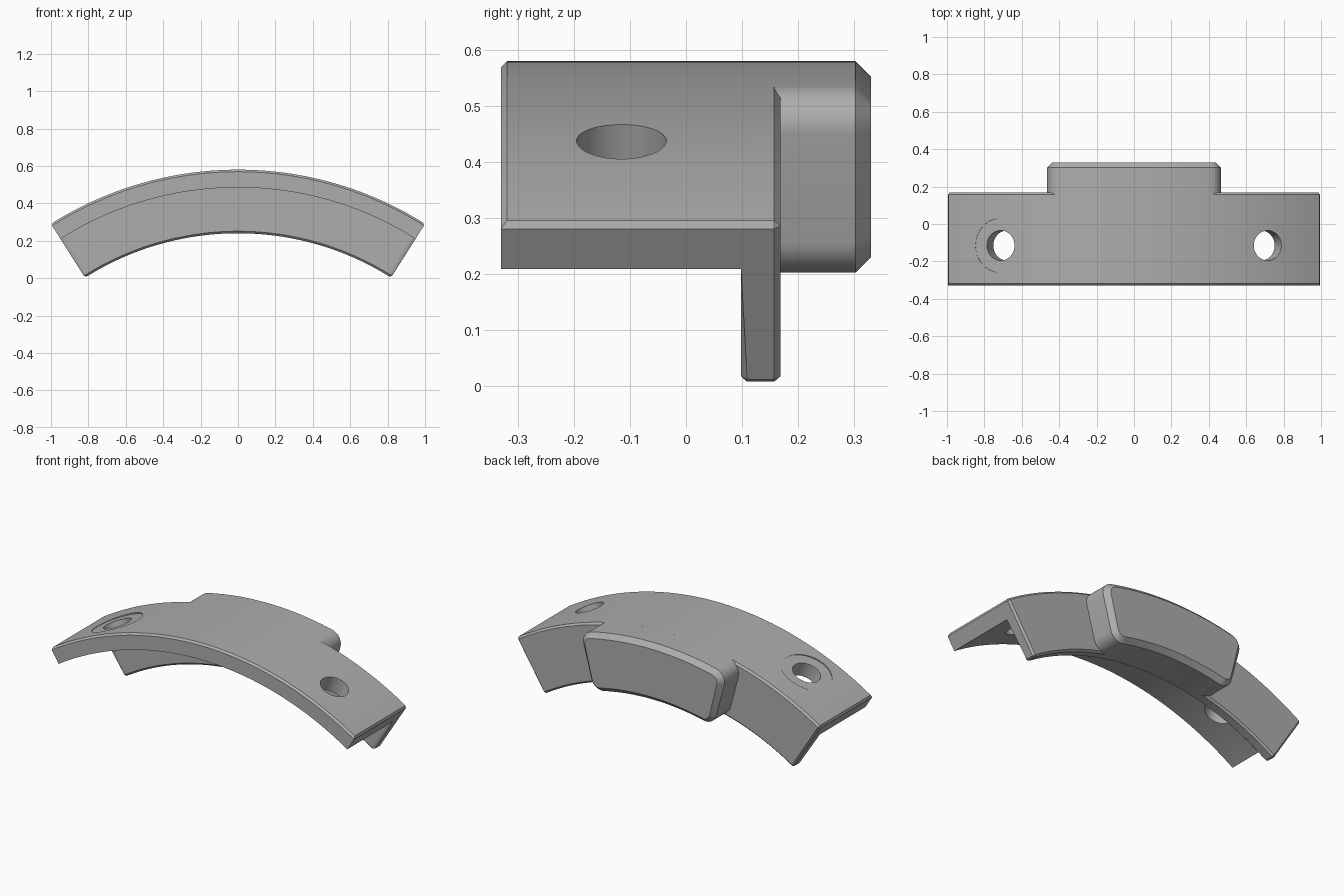
import bpy, bmesh, math
from mathutils import Matrix, Vector

cube = bpy.data.objects.get("Cube")
if cube:
    bpy.data.objects.remove(cube, do_unlink=True)

R_OUT, R_MID, R_IN = 1.869, 1.774, 1.529   # outer skin, plate underside, rib underside
AXIS_Z = 0.58 - R_OUT
HALF = math.radians(32.35)
FRONT, RIB, BACK, TIP = -0.33, 0.098, 0.168, 0.33
CHAMFER = 0.011

grey = bpy.data.materials.new("light grey")
grey.use_nodes = True
grey.diffuse_color = (0.42, 0.42, 0.42, 1)
grey.node_tree.nodes["Principled BSDF"].inputs["Base Color"].default_value = (0.42, 0.42, 0.42, 1)


def polar(angle, r, y):
    return Vector((r * math.sin(angle), y, AXIS_Z + r * math.cos(angle)))


def loft(name, rings):
    """Solid skinned through closed rings of equal point count; returns object."""
    bm = bmesh.new()
    loops = [[bm.verts.new(p) for p in ring] for ring in rings]
    for a, b in zip(loops, loops[1:]):
        for i in range(len(a)):
            j = (i + 1) % len(a)
            bm.faces.new((a[i], a[j], b[j], b[i]))
    bm.faces.new(loops[0])
    bm.faces.new(loops[-1])
    bmesh.ops.recalc_face_normals(bm, faces=bm.faces[:])
    return finish(name, bm)


def finish(name, bm):
    mesh = bpy.data.meshes.new(name)
    bm.to_mesh(mesh)
    bm.free()
    mesh.materials.append(grey)
    obj = bpy.data.objects.new(name, mesh)
    bpy.context.collection.objects.link(obj)
    return obj


def activate(obj):
    bpy.ops.object.select_all(action='DESELECT')
    obj.select_set(True)
    bpy.context.view_layer.objects.active = obj


# Curved plate with a deep rib along its back edge: L section swept round the arc
section = [(FRONT, R_OUT), (BACK, R_OUT), (BACK, R_IN),
           (RIB, R_IN), (RIB, R_MID), (FRONT, R_MID)]
STEPS = 72
plate = loft("curved_plate", [
    [polar(HALF * (2 * i / STEPS - 1), r, y) for y, r in section]
    for i in range(STEPS + 1)])

# Chamfer the outer rim and the rib edges
bm = bmesh.new()
bm.from_mesh(plate.data)


def wants_chamfer(edge):
    if len(edge.link_faces) != 2 or edge.calc_face_angle_signed() < 1:
        return False
    ends = [(v.co.y, math.hypot(v.co.x, v.co.z - AXIS_Z)) for v in edge.verts]
    on_skin = all(r > R_OUT - 0.001 for y, r in ends)
    on_rib = all(y > RIB - 0.001 for y, r in ends)
    return on_skin or on_rib


bmesh.ops.bevel(bm, geom=[e for e in bm.edges if wants_chamfer(e)],
                offset=CHAMFER, segments=1, affect='EDGES', clamp_overlap=False)
bmesh.ops.recalc_face_normals(bm, faces=bm.faces[:])
bm.to_mesh(plate.data)
bm.free()


# Radial screw holes, plus a shallow spot face round the right one
def drill(angle, radius, bottom, top):
    bm = bmesh.new()
    bmesh.ops.create_cone(bm, cap_ends=True, segments=48, radius1=radius,
                          radius2=radius, depth=top - bottom)
    place = Matrix.Translation(polar(angle, (top + bottom) / 2, -0.115))
    bm.transform(place @ Matrix.Rotation(angle, 4, 'Y'))
    cutter = finish("hole_cutter", bm)
    cutter.hide_render = True
    mod = plate.modifiers.new("hole", 'BOOLEAN')
    mod.operation, mod.solver, mod.object = 'DIFFERENCE', 'EXACT', cutter
    activate(plate)
    bpy.ops.object.modifier_apply(modifier=mod.name)
    bpy.data.objects.remove(cutter, do_unlink=True)


HOLE = math.radians(22.5)
drill(-HOLE, 0.145, R_OUT - 0.007, R_OUT + 0.1)
for side in (-1, 1):
    drill(side * HOLE, 0.08, R_MID - 0.1, R_OUT + 0.1)


# Rounded boss on the back: arc-shaped outline with a chamfered rear face
def boss_outline(y, inset):
    mid = (R_OUT + R_IN) / 2
    half_h = (R_OUT - R_IN) / 2 - inset
    half_a = math.radians(14.9) - inset / mid
    rad = 0.07 - inset
    points = []

    def corner(sx, sr, start):
        r0 = mid + sr * (half_h - rad)
        for k in range(11):
            t = math.radians(start + 9 * k)
            points.append(polar(sx * (half_a - rad / r0) + rad * math.cos(t) / r0,
                                r0 + rad * math.sin(t), y))

    def run(sr, direction):
        for k in range(1, 32):
            a = direction * (2 * k / 32 - 1)
            r0 = mid + sr * (half_h - rad)
            points.append(polar(a * (half_a - rad / r0), mid + sr * half_h, y))

    corner(1, 1, 0)
    run(1, -1)
    corner(-1, 1, 90)
    corner(-1, -1, 180)
    run(-1, 1)
    corner(1, -1, 270)
    return points


boss = loft("rear_boss", [boss_outline(BACK - CHAMFER, 0),
                          boss_outline(TIP - 0.028, 0),
                          boss_outline(TIP, 0.028)])

for part in (plate, boss):
    activate(part)
    bpy.ops.object.shade_smooth_by_angle(angle=math.radians(30))
